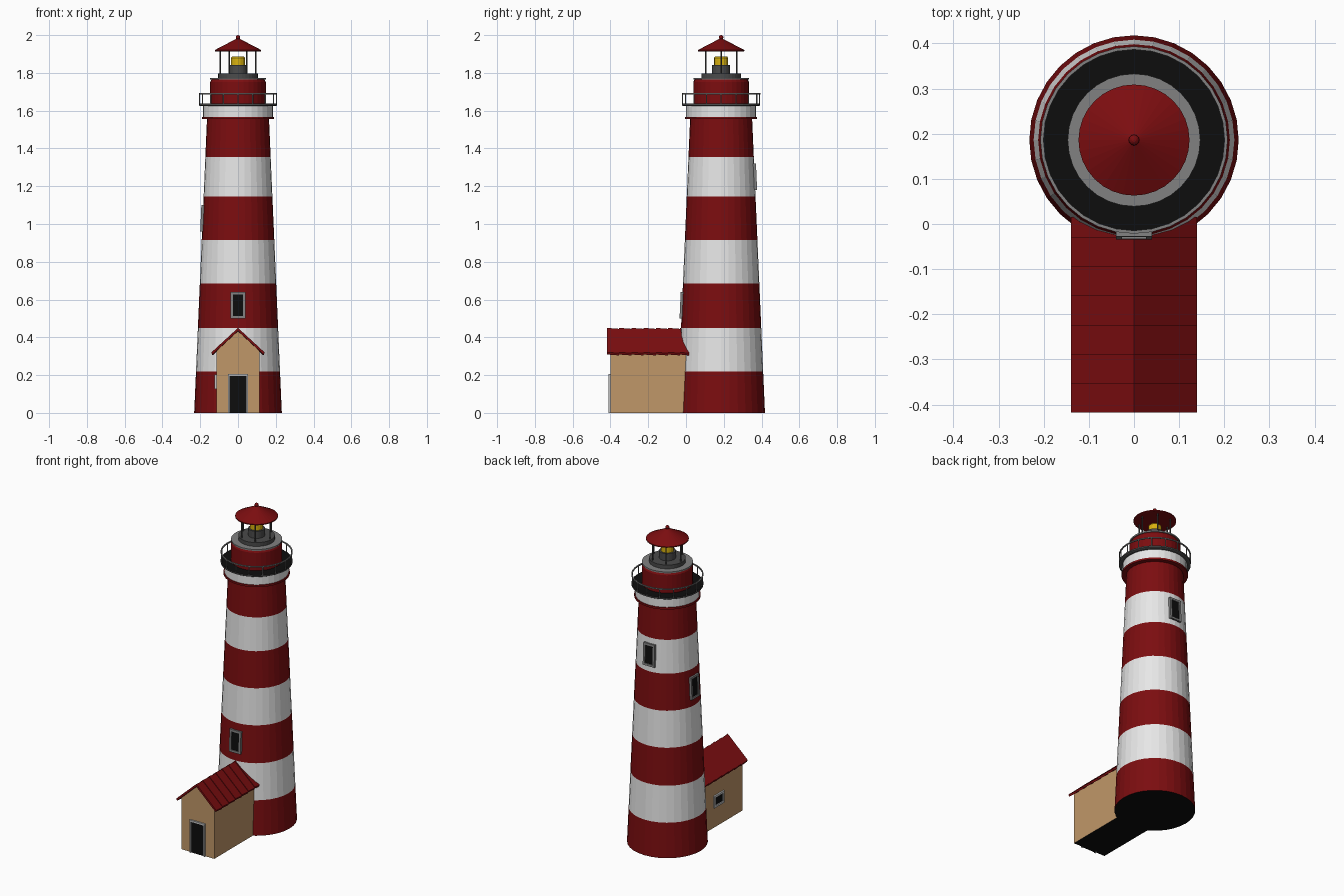
import bpy, bmesh, math
from math import pi, cos, sin
from mathutils import Matrix, Vector

cube = bpy.data.objects.get("Cube")
if cube:
    bpy.data.objects.remove(cube, do_unlink=True)

TOWER_Y = 0.186
SIDES = 32


def material(name, r, g, b):
    m = bpy.data.materials.new(name)
    m.use_nodes = True
    m.diffuse_color = (r, g, b, 1)
    node = next(n for n in m.node_tree.nodes if n.type == 'BSDF_PRINCIPLED')
    node.inputs["Base Color"].default_value = (r, g, b, 1)
    return m


RED = material("deep_red", 0.2, 0.004, 0.005)
WHITE = material("white", 0.8, 0.8, 0.8)
BLACK = material("black", 0.004, 0.004, 0.004)
GREY = material("mid_grey", 0.22, 0.22, 0.22)
DARK = material("dark_grey", 0.07, 0.07, 0.07)
TAN = material("tan", 0.53, 0.31, 0.14)
PALE = material("pale_grey", 0.55, 0.55, 0.55)
YELLOW = material("lamp_yellow", 0.7, 0.45, 0.005)


def finish(name, bm, *mats):
    bmesh.ops.recalc_face_normals(bm, faces=bm.faces)
    mesh = bpy.data.meshes.new(name)
    bm.to_mesh(mesh)
    bm.free()
    for m in mats:
        mesh.materials.append(m)
    ob = bpy.data.objects.new(name, mesh)
    bpy.context.collection.objects.link(ob)
    return ob


def lathe(name, profile, *mats, sides=SIDES, rule=None, closed=False):
    """Rings of (radius, height) about the tower axis, capped at both ends."""
    bm = bmesh.new()
    rings = [[bm.verts.new((r * cos(2 * pi * i / sides), TOWER_Y + r * sin(2 * pi * i / sides), z))
              for i in range(sides)] for r, z in profile]
    pairs = list(zip(rings, rings[1:]))
    if closed:
        pairs.append((rings[-1], rings[0]))
    else:
        bm.faces.new(rings[0])
        bm.faces.new(rings[-1])
    for a, b in pairs:
        for i in range(sides):
            j = (i + 1) % sides
            bm.faces.new((a[i], a[j], b[j], b[i]))
    bm.normal_update()
    if rule:
        for f in bm.faces:
            f.material_index = rule(f)
    return finish(name, bm, *mats)


def disc(name, radius, low, high, mat, **kw):
    return lathe(name, [(radius, low), (radius, high)], mat, **kw)


def add_box(bm, lo, hi):
    lo, hi = Vector(lo), Vector(hi)
    m = Matrix.Translation((lo + hi) / 2) @ Matrix.Diagonal((*(hi - lo), 1))
    bmesh.ops.create_cube(bm, size=1, matrix=m)


def opening(name, matrix, width, height, bar, frame_mat, sill=True):
    """Frame of bars around a dark pane; the local -y axis points outwards."""
    w, h = width / 2, height / 2
    bm = bmesh.new()
    for s in (-1, 1):
        x = sorted((s * w, s * (w - bar)))
        add_box(bm, (x[0], -0.01, -h), (x[1], 0.008, h))
    add_box(bm, (-w, -0.01, h - bar), (w, 0.008, h))
    if sill:
        add_box(bm, (-w, -0.01, -h), (w, 0.008, -h + bar))
    finish(name + "_frame", bm, frame_mat).matrix_world = matrix
    bm = bmesh.new()
    add_box(bm, (-w + bar, -0.004, -h), (w - bar, 0.005, h - bar))
    finish(name + "_pane", bm, BLACK).matrix_world = matrix


def ring_of_posts(name, count, radius, low, high, thickness, mat):
    bm = bmesh.new()
    for i in range(count):
        a = 2 * pi * i / count
        pos = (radius * cos(a), TOWER_Y + radius * sin(a), (low + high) / 2)
        bmesh.ops.create_cone(bm, cap_ends=True, segments=8, radius1=thickness, radius2=thickness,
                              depth=high - low, matrix=Matrix.Translation(pos))
    return finish(name, bm, mat)


# Striped tapering tower
def tower_radius(z):
    return 0.232 - 0.0436 * z


stripes = [0, 0.22, 0.45, 0.685, 0.915, 1.145, 1.355, 1.56]


def stripe_rule(face):
    if face.normal.z < -0.9 or face.calc_center_median().z < 0.001:
        return 2
    z = face.calc_center_median().z
    return (sum(z > s for s in stripes) - 1) % 2


lathe("tower", [(tower_radius(z), z) for z in stripes], RED, WHITE, BLACK, rule=stripe_rule)

# Gallery below the lantern
disc("gallery_flange", 0.191, 1.555, 1.567, RED)
disc("gallery_collar", 0.185, 1.567, 1.628, WHITE)
lathe("gallery_deck", [(0.2, 1.624), (0.207, 1.628), (0.207, 1.637), (0.2, 1.639)], DARK, BLACK,
      rule=lambda f: int(abs(f.normal.z) > 0.95 and f.calc_center_median().z > 1.638))


def rail(name, radius, z, t):
    lathe(name, [(radius - t, z - t), (radius + t, z - t), (radius + t, z + t), (radius - t, z + t)],
          GREY, closed=True)


rail("gallery_top_rail", 0.204, 1.69, 0.0035)
ring_of_posts("gallery_rail_posts", 16, 0.204, 1.636, 1.69, 0.003, GREY)

# Watch room and lantern
lathe("watch_room", [(0.147, 1.637), (0.147, 1.752), (0.141, 1.764)], RED)
disc("watch_room_lid", 0.147, 1.764, 1.773, GREY)
disc("lantern_step", 0.105, 1.773, 1.797, DARK)
disc("lamp_base", 0.048, 1.797, 1.842, DARK)
lathe("lamp", [(0.037, 1.842), (0.037, 1.88), (0.031, 1.888)], YELLOW, sides=16)
ring_of_posts("lantern_posts", 6, 0.094, 1.773, 1.922, 0.004, DARK)
lathe("lantern_roof", [(0.116, 1.913), (0.123, 1.915), (0.123, 1.921), (0.008, 1.981)], RED)
bm = bmesh.new()
bmesh.ops.create_uvsphere(bm, u_segments=12, v_segments=8, radius=0.012,
                          matrix=Matrix.Translation((0, TOWER_Y, 1.988)))
finish("roof_finial", bm, RED)

# Tower windows: front, back and one side
lean = Matrix.Rotation(-math.atan(0.0436), 4, 'X')
for label, angle, z in (("front", 0, 0.57), ("back", pi, 1.25), ("side", -pi / 2, 1.03)):
    r = tower_radius(z)
    place = Matrix.Translation((r * sin(angle), TOWER_Y - r * cos(angle), z))
    opening(label + "_window", place @ Matrix.Rotation(angle, 4, 'Z') @ lean, 0.08, 0.14, 0.013, GREY)


def prism(bm, outline, y0, y1, lift0=0, lift1=0):
    """Extrude an (x, z) outline along y, raising each end separately."""
    a = [bm.verts.new((x, y0, z + lift0)) for x, z in outline]
    b = [bm.verts.new((x, y1, z + lift1)) for x, z in outline]
    bm.faces.new(a)
    bm.faces.new(b[::-1])
    for i in range(len(a)):
        j = (i + 1) % len(a)
        bm.faces.new((a[i], b[i], b[j], a[j]))


# Entrance house
bm = bmesh.new()
prism(bm, [(-0.114, 0), (0.114, 0), (0.114, 0.328), (0, 0.433), (-0.114, 0.328)], -0.4, 0.03)
bm.normal_update()
for f in bm.faces:
    f.material_index = int(f.calc_center_median().z < 0.001)
finish("house_walls", bm, TAN, BLACK)

# House roof in overlapping strips
bm = bmesh.new()
chevron = [(-0.14, 0.317), (0, 0.446), (0.14, 0.317), (0.135, 0.305), (0, 0.43), (-0.135, 0.305)]
pitch = 0.0645
for i in range(7):
    start = -0.418 + i * pitch
    prism(bm, chevron, start, min(start + pitch, 0.015), 0.004, -0.001)
finish("house_roof", bm, RED)

# House door and side window
opening("door", Matrix.Translation((0, -0.4, 0.103)), 0.108, 0.206, 0.01, PALE, sill=False)
opening("house_window", Matrix.Translation((-0.114, -0.16, 0.165)) @ Matrix.Rotation(-pi / 2, 4, 'Z'),
        0.1, 0.075, 0.013, PALE)
